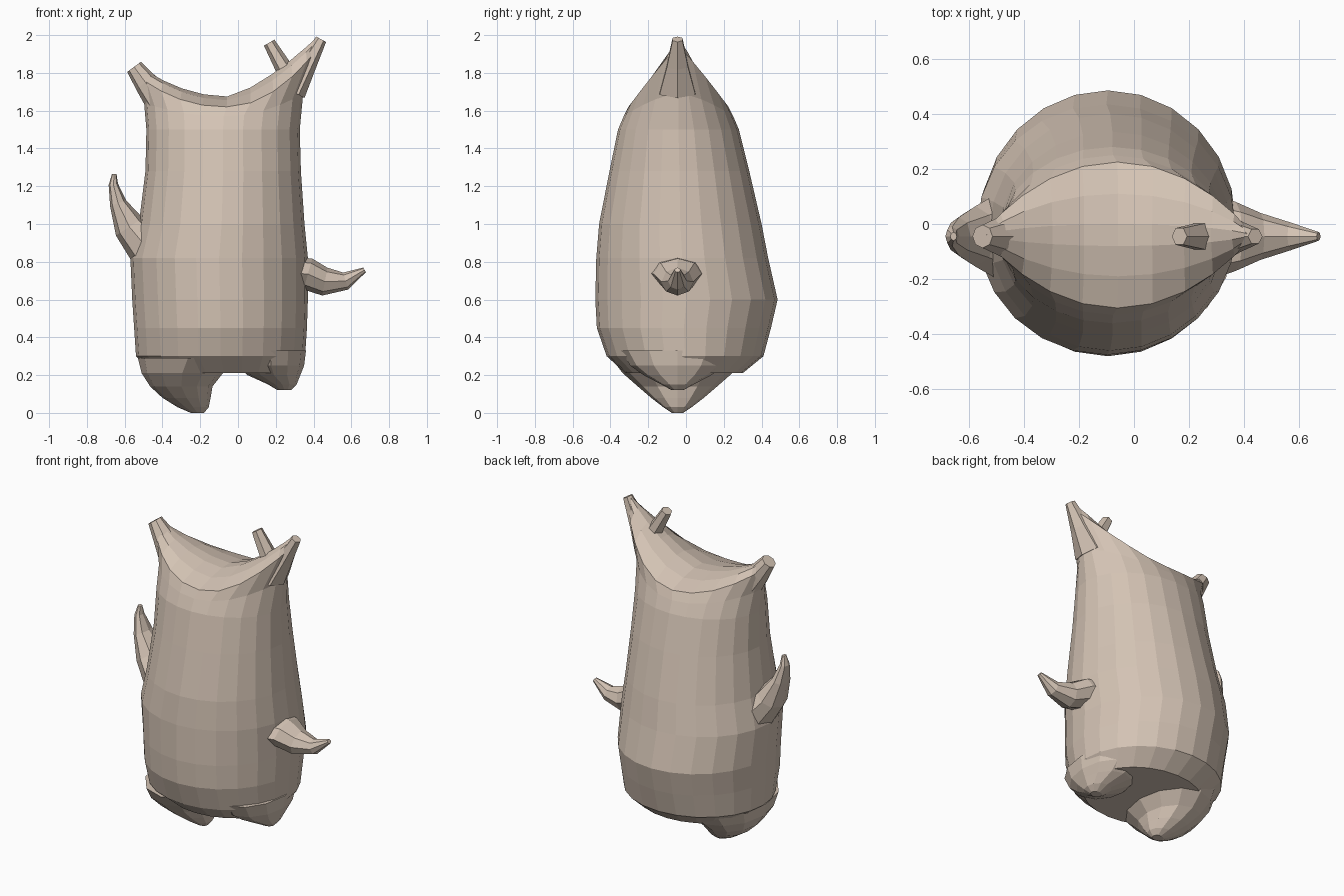
import bpy, math
from mathutils import Vector

skin = bpy.data.materials.new("tan")
skin.diffuse_color = (0.66, 0.55, 0.46, 1)
CY = -0.045


def loft(name, rings, strip_top=False):
    """Skin closed rings of equal length, capping both ends."""
    n = len(rings[0])
    verts = [p for r in rings for p in r]
    faces = []
    for k in range(len(rings) - 1):
        for i in range(n):
            j = (i + 1) % n
            faces.append((k*n + i, k*n + j, (k+1)*n + j, (k+1)*n + i))
    faces.append(tuple(reversed(range(n))))
    t = (len(rings) - 1) * n
    if strip_top:  # bridge front and back halves of the last ring
        for i in range(n // 2):
            f = [t + i, t + i + 1, t + (n - i - 1) % n, t + (n - i) % n]
            faces.append(tuple(dict.fromkeys(f)))
    else:
        faces.append(tuple(range(t, t + n)))
    me = bpy.data.meshes.new(name)
    me.from_pydata(verts, [], faces)
    me.validate()
    me.materials.append(skin)
    ob = bpy.data.objects.new(name, me)
    bpy.context.collection.objects.link(ob)
    return ob


def oval(z, xl, xr, yf, yb, lift_l=0, lift_r=0, pl=2, pr=2, q=1, n=24):
    """Level oval whose two x ends can rise into peaks; q > 1 makes it lens shaped."""
    pts = []
    for i in range(n):
        a = 2 * math.pi * i / n
        c, s = math.cos(a), math.sin(a)
        lift, p = (lift_r, pr) if c > 0 else (lift_l, pl)
        y = (yf + yb) / 2 + (yb - yf) / 2 * math.copysign(abs(s) ** q, s)
        pts.append((xl + (xr - xl) * (c + 1) / 2, y, z + lift * abs(c) ** p))
    return pts


def limb(name, path, n=8):
    """Tapered limb in the xz plane; path rows are x, z, thickness, y half width."""
    rings = []
    for k, (x, z, r, w) in enumerate(path):
        a, b = path[max(k - 1, 0)], path[min(k + 1, len(path) - 1)]
        d = Vector((b[0] - a[0], 0, b[1] - a[1])).normalized()
        side = Vector((d.z, 0, -d.x))
        rings.append([Vector((x, CY, z)) + side * (r * math.cos(t)) + Vector((0, w * math.sin(t), 0))
                      for t in (2 * math.pi * i / n for i in range(n))])
    return loft(name, rings)


# Body: rounded bottom, tapering sack, two peaks with a saddle between them
loft("body", [
    oval(0.21, -0.44, 0.29, -0.32, 0.30),
    oval(0.30, -0.54, 0.355, -0.42, 0.41),
    oval(0.45, -0.55, 0.365, -0.472, 0.45),
    oval(0.60, -0.56, 0.37, -0.48, 0.485),
    oval(0.82, -0.57, 0.37, -0.475, 0.435),
    oval(1.00, -0.525, 0.352, -0.46, 0.40),
    oval(1.28, -0.49, 0.333, -0.405, 0.335),
    oval(1.50, -0.485, 0.327, -0.36, 0.28),
    oval(1.57, -0.497, 0.345, -0.33, 0.25, 0.07, 0.12, q=1.25),
    oval(1.62, -0.55, 0.43, -0.305, 0.225, 0.18, 0.32, 2.2, 2, q=1.8),
    oval(1.655, -0.54, 0.425, -0.19, 0.11, 0.18, 0.32, 2, 1.6, q=1.6),
    oval(1.675, -0.535, 0.42, -0.08, 0.0, 0.17, 0.315, 2, 1.4, q=1.3),
], strip_top=True)

# Blunt peak ends
limb("left_ear", [(-0.42, 1.66, 0.08, 0.11), (-0.49, 1.75, 0.062, 0.07),
                  (-0.55, 1.832, 0.045, 0.042)])
limb("right_ear", [(0.29, 1.70, 0.07, 0.11), (0.365, 1.84, 0.05, 0.065),
                   (0.44, 1.978, 0.03, 0.03)], 6)

# Small nub on the taller peak
limb("nub", [(0.24, 1.83, 0.045, 0.055), (0.165, 1.96, 0.032, 0.035)], 6)

# Arms
limb("left_arm", [(-0.47, 0.86, 0.11, 0.17), (-0.575, 0.985, 0.085, 0.11),
                  (-0.635, 1.11, 0.045, 0.07), (-0.66, 1.21, 0.025, 0.035),
                  (-0.655, 1.265, 0.012, 0.015)])
limb("right_arm", [(0.30, 0.74, 0.085, 0.15), (0.37, 0.735, 0.085, 0.125),
                   (0.46, 0.695, 0.075, 0.085), (0.57, 0.698, 0.047, 0.05),
                   (0.67, 0.757, 0.014, 0.016)])


# Stubby legs
def leg(name, rows):
    loft(name, [oval(z, xl, xr, CY - w, CY + w, n=12) for z, xl, xr, w in rows])


leg("left_leg", [(0.0, -0.25, -0.18, 0.03), (0.03, -0.32, -0.155, 0.075),
                 (0.08, -0.40, -0.145, 0.14), (0.14, -0.465, -0.135, 0.21),
                 (0.21, -0.51, -0.08, 0.29), (0.29, -0.53, 0.0, 0.35)])
leg("right_leg", [(0.12, 0.21, 0.28, 0.03), (0.15, 0.16, 0.31, 0.085),
                  (0.20, 0.05, 0.33, 0.18), (0.25, 0.0, 0.35, 0.25),
                  (0.33, -0.02, 0.36, 0.30)])
